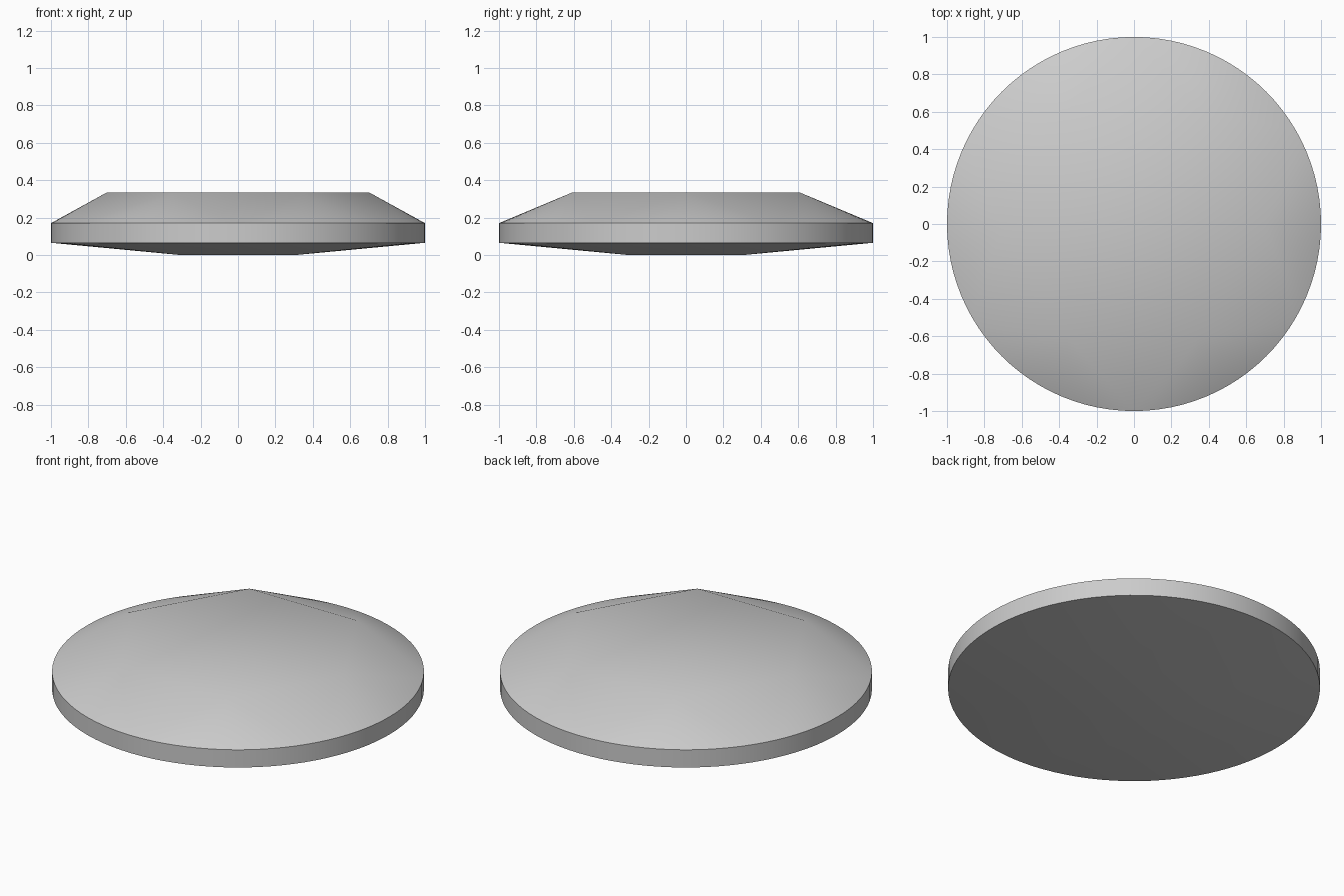
import bpy
import bmesh
from math import cos, sin, radians, tau

cube = bpy.data.objects.get("Cube")
if cube:
    bpy.data.objects.remove(cube, do_unlink=True)

SEGMENTS = 96                    # divisible by 6 and 4, so facets meet the rim cleanly
GIRDLE_TOP, GIRDLE_LOW = 0.17, 0.065

stone = bpy.data.materials.new("stone_grey")
stone.use_nodes = True
colour = (0.6, 0.6, 0.6, 1)
stone.diffuse_color = colour
stone.node_tree.nodes["Principled BSDF"].inputs["Base Color"].default_value = colour

bm = bmesh.new()


def ring(radius, z, count, start=0.0):
    return [bm.verts.new((radius * cos(radians(start) + tau * i / count),
                          radius * sin(radians(start) + tau * i / count), z))
            for i in range(count)]


def facets(table, rim, first):
    """Join a flat table to the rim: a fan at each corner, a triangle at each edge."""
    sides = len(table)
    arc = len(rim) // sides
    for k, corner in enumerate(table):
        begin = first + k * arc
        for j in range(begin, begin + arc):
            bm.faces.new((corner, rim[j % len(rim)], rim[(j + 1) % len(rim)]))
        bm.faces.new((corner, rim[(begin + arc) % len(rim)], table[(k + 1) % sides]))
    for i in range(1, sides - 1):
        bm.faces.new((table[0], table[i], table[i + 1]))


# Girdle band
upper = ring(1, GIRDLE_TOP, SEGMENTS)
lower = ring(1, GIRDLE_LOW, SEGMENTS)
for i in range(SEGMENTS):
    j = (i + 1) % SEGMENTS
    bm.faces.new((lower[i], lower[j], upper[j], upper[i]))

# Crown with a hexagonal table, and shallow base with a square one
facets(ring(0.7, 0.335, 6, 60), upper, SEGMENTS // 12)
facets(ring(0.44, 0, 4, 45), lower, 0)

bmesh.ops.recalc_face_normals(bm, faces=bm.faces)
mesh = bpy.data.meshes.new("cut_stone")
bm.to_mesh(mesh)
bm.free()
mesh.materials.append(stone)
gem = bpy.data.objects.new("cut_stone", mesh)
bpy.context.collection.objects.link(gem)

bpy.ops.object.select_all(action='DESELECT')
gem.select_set(True)
bpy.context.view_layer.objects.active = gem
bpy.ops.object.shade_smooth_by_angle(angle=radians(30))
